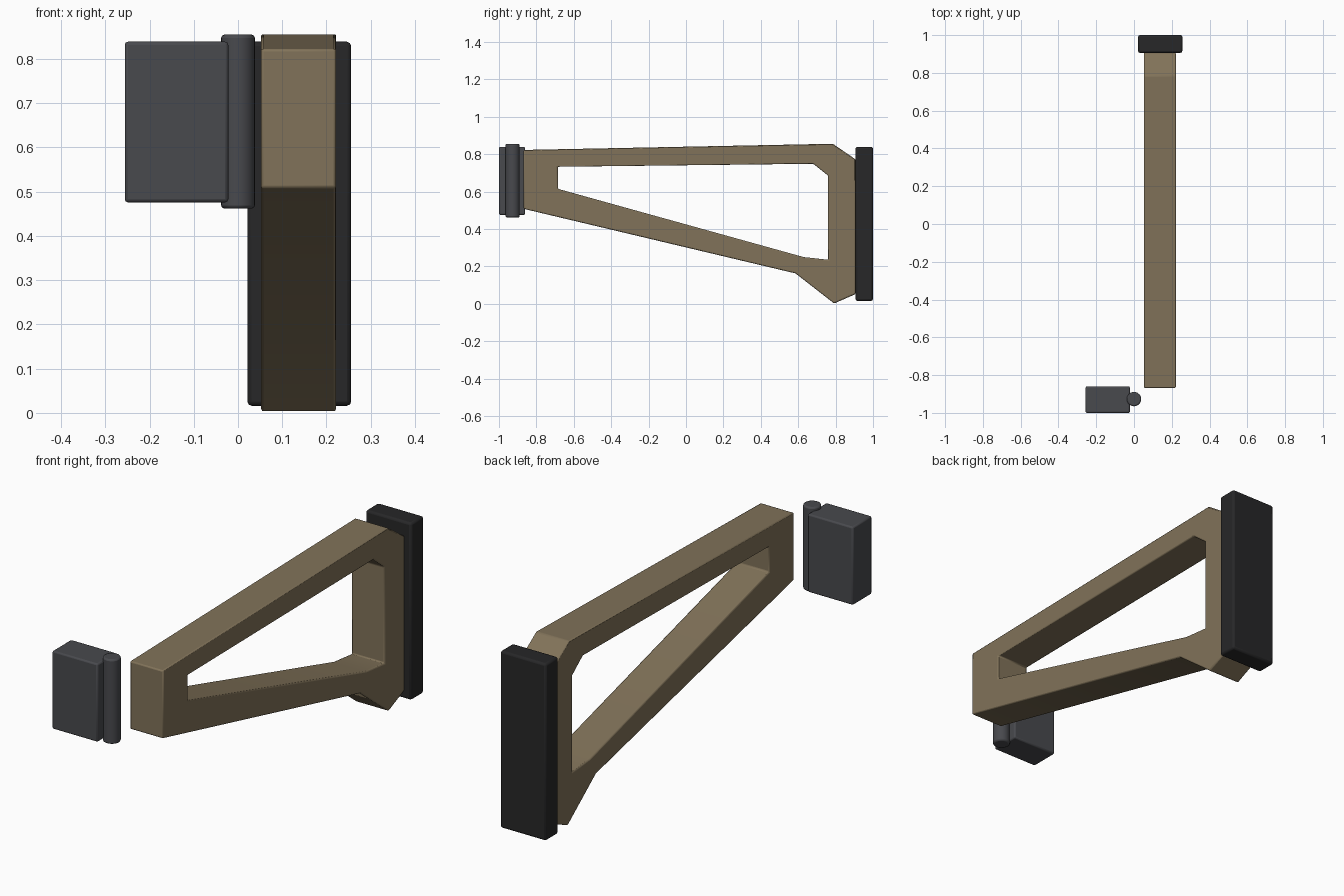
import bpy, bmesh
from mathutils import Vector

if "Cube" in bpy.data.objects:
    bpy.data.objects.remove(bpy.data.objects["Cube"])


def material(name, color):
    m = bpy.data.materials.new(name)
    m.diffuse_color = (*color, 1)
    m.use_nodes = True
    m.node_tree.nodes["Principled BSDF"].inputs["Base Color"].default_value = m.diffuse_color
    return m


TAN = material("tan_polymer", (0.22, 0.17, 0.10))
BLACK = material("black_rubber", (0.02, 0.02, 0.021))
STEEL = material("dark_steel", (0.065, 0.067, 0.075))


def finish(name, bm, mat, bevel, segments=2):
    bmesh.ops.recalc_face_normals(bm, faces=bm.faces)
    mesh = bpy.data.meshes.new(name)
    bm.to_mesh(mesh)
    bm.free()
    obj = bpy.data.objects.new(name, mesh)
    bpy.context.collection.objects.link(obj)
    mesh.materials.append(mat)
    mod = obj.modifiers.new("edge_bevel", "BEVEL")
    mod.width, mod.segments = bevel, segments
    mod.limit_method, mod.angle_limit = "ANGLE", 0.5
    bpy.ops.object.select_all(action="DESELECT")
    obj.select_set(True)
    bpy.context.view_layer.objects.active = obj
    bpy.ops.object.shade_smooth_by_angle(angle=0.6)
    return obj


def box(name, lo, hi, mat, bevel):
    lo, hi = Vector(lo), Vector(hi)
    bm = bmesh.new()
    bmesh.ops.create_cube(bm, size=1)
    bmesh.ops.scale(bm, vec=hi - lo, verts=bm.verts)
    bmesh.ops.translate(bm, vec=(lo + hi) / 2, verts=bm.verts)
    return finish(name, bm, mat, bevel)


# Open triangular frame: outer and inner side outlines (y, z)
outer = [(-0.868, 0.823), (0.785, 0.856), (0.906, 0.773), (0.906, 0.052),
         (0.792, 0.002), (0.585, 0.163), (-0.868, 0.508)]
inner = [(-0.685, 0.733), (0.68, 0.749), (0.76, 0.685),
         (0.76, 0.236), (0.63, 0.25), (-0.685, 0.615)]
pair = [0, 1, 2, 3, 3, 4, 5]  # inner corner facing each outer corner
X0, X1 = 0.052, 0.222

bm = bmesh.new()
o = [[bm.verts.new((x, *p)) for p in outer] for x in (X0, X1)]
i = [[bm.verts.new((x, *p)) for p in inner] for x in (X0, X1)]
for k in range(len(outer)):
    n = (k + 1) % len(outer)
    for s in (0, 1):
        ring = [o[s][k], o[s][n], i[s][pair[n]], i[s][pair[k]]]
        bm.faces.new(list(dict.fromkeys(ring)))
for a, b in (o, i):
    for k in range(len(a)):
        n = (k + 1) % len(a)
        bm.faces.new((a[k], a[n], b[n], b[k]))
finish("stock_frame", bm, TAN, 0.006)

# Rear shoulder pad
box("shoulder_pad", (0.021, 0.906, 0.016), (0.256, 1.0, 0.839), BLACK, 0.01)

# Hinge block and its barrel
box("hinge_block", (-0.256, -1.0, 0.476), (-0.022, -0.86, 0.839), STEEL, 0.007)
bm = bmesh.new()
bmesh.ops.create_cone(bm, cap_ends=True, segments=32,
                      radius1=0.038, radius2=0.038, depth=0.393)
bmesh.ops.translate(bm, vec=(0, -0.927, 0.6585), verts=bm.verts)
finish("hinge_barrel", bm, STEEL, 0.007)
